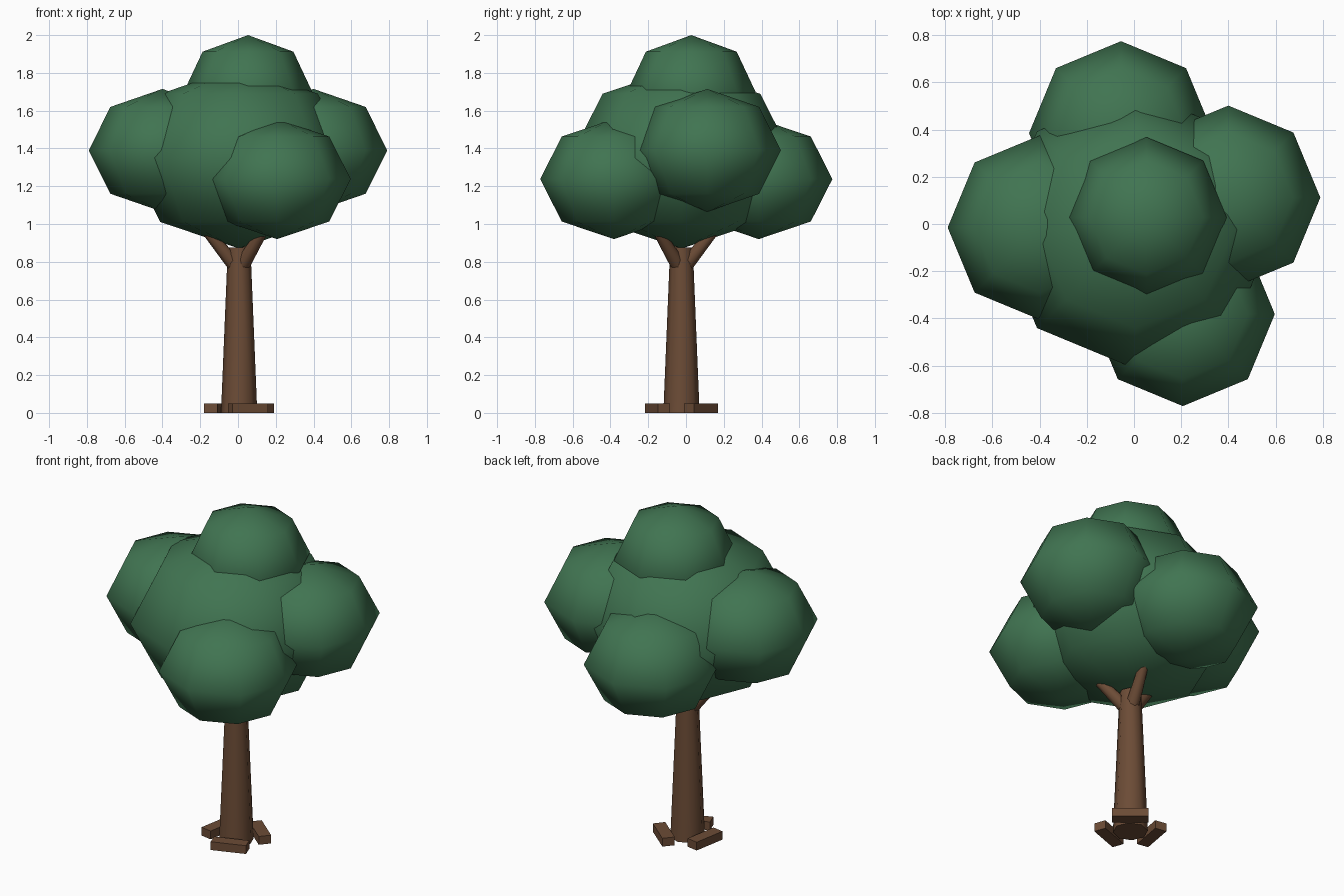
import bpy, math
from mathutils import Vector

if "Cube" in bpy.data.objects:
    bpy.data.objects.remove(bpy.data.objects["Cube"])

CX, CY = 0.006, -0.024  # trunk axis


def material(name, rgb):
    m = bpy.data.materials.new(name)
    m.diffuse_color = (*rgb, 1)
    m.use_nodes = True
    m.node_tree.nodes["Principled BSDF"].inputs["Base Color"].default_value = m.diffuse_color
    return m


BARK = material("bark_brown", (0.15, 0.072, 0.037))
LEAF = material("leaf_green", (0.052, 0.175, 0.083))


def finish(name, mat, smooth=None):
    o = bpy.context.object
    o.name = name
    o.data.materials.append(mat)
    if smooth:
        bpy.ops.object.shade_smooth_by_angle(angle=math.radians(smooth))
    return o


def foliage(name, centre, r, rz):
    bpy.ops.mesh.primitive_uv_sphere_add(segments=8, ring_count=4, radius=1, location=centre)
    bpy.context.object.scale = (r, r, rz)
    finish(name, LEAF, 80)


def limb(name, a, b, r1, r2):
    a, b = Vector(a), Vector(b)
    d = b - a
    bpy.ops.mesh.primitive_cone_add(vertices=8, radius1=r1, radius2=r2, depth=d.length,
                                    location=(a + b) / 2,
                                    rotation=d.to_track_quat('Z', 'Y').to_euler())
    finish(name, BARK, 60)


# Trunk
limb("trunk", (CX, CY, 0), (CX, CY, 0.875), 0.096, 0.06)

# Three branches spreading into the crown
for i, deg in enumerate((75, 195, 315)):
    c, s = math.cos(math.radians(deg)), math.sin(math.radians(deg))
    limb(f"branch_{i + 1}", (CX + 0.03 * c, CY + 0.03 * s, 0.79),
         (CX + 0.20 * c, CY + 0.20 * s, 0.99), 0.04, 0.026)

# Three root blocks, set tangentially round the base
for i, deg in enumerate((50, 170, 290)):
    a = math.radians(deg)
    bpy.ops.mesh.primitive_cube_add(
        size=1, rotation=(0, 0, a),
        location=(CX + 0.135 * math.cos(a), CY + 0.135 * math.sin(a), 0.025))
    bpy.context.object.scale = (0.07, 0.20, 0.05)
    finish(f"root_{i + 1}", BARK)

# Crown: one large mass, four side clumps and a top clump
foliage("crown_core", (CX, CY, 1.35), 0.59, 0.48)
foliage("crown_left", (-0.40, -0.015, 1.39), 0.39, 0.325)
foliage("crown_right", (0.40, 0.112, 1.39), 0.39, 0.325)
foliage("crown_front", (0.207, -0.382, 1.238), 0.39, 0.318)
foliage("crown_back", (-0.055, 0.385, 1.238), 0.39, 0.318)
foliage("crown_top", (0.053, 0.028, 1.70), 0.34, 0.30)
